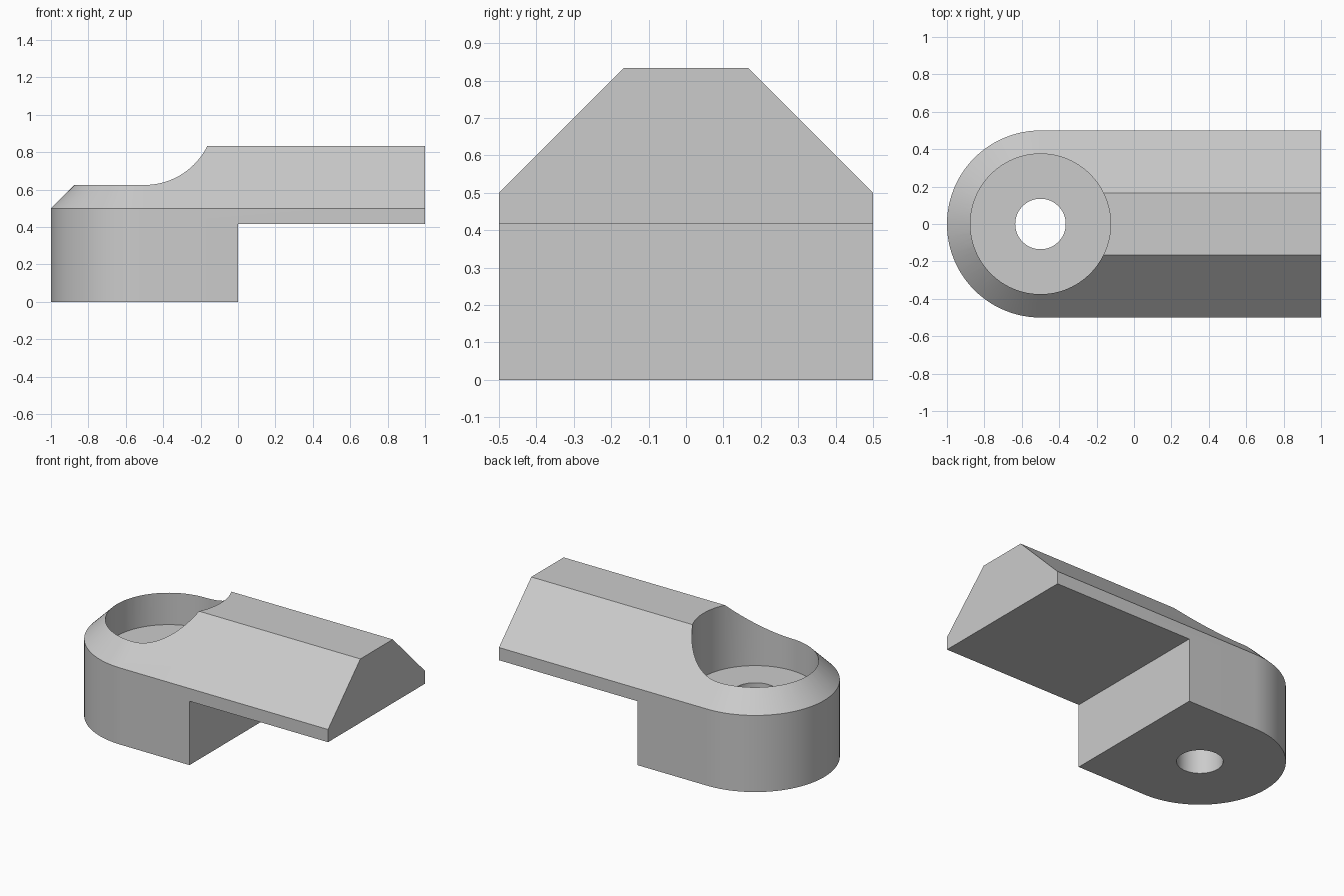
import bpy, bmesh, math

cube = bpy.data.objects.get("Cube")
if cube:
    bpy.data.objects.remove(cube, do_unlink=True)

PIVOT_X = -0.5      # axis of the rounded end and the bolt hole
STEP_Z = 0.417      # underside of the arm and floor of the counterbore
TOP_Z = 0.833

grey = bpy.data.materials.new("plain grey")
colour = (0.6, 0.6, 0.6, 1)
grey.use_nodes = True
grey.diffuse_color = colour
grey.node_tree.nodes["Principled BSDF"].inputs["Base Color"].default_value = colour


def outline(radius, segments=48):
    """Bar outline with a half-round end."""
    pts = []
    for i in range(segments + 1):
        a = math.pi / 2 + math.pi * i / segments
        pts.append((PIVOT_X + radius * math.cos(a), radius * math.sin(a)))
    return pts + [(1, -radius), (1, radius)]


def make_body():
    bm = bmesh.new()
    rings = []
    for radius, z in ((0.5, 0), (0.5, 0.5), (0.5 - (TOP_Z - 0.5), TOP_Z)):
        rings.append([bm.verts.new((x, y, z)) for x, y in outline(radius)])
    for low, high in zip(rings, rings[1:]):
        n = len(low)
        for i in range(n):
            j = (i + 1) % n
            bm.faces.new((low[i], low[j], high[j], high[i]))
    bm.faces.new(rings[0])
    bm.faces.new(rings[-1])
    bmesh.ops.recalc_face_normals(bm, faces=bm.faces)
    mesh = bpy.data.meshes.new("clamp_body")
    bm.to_mesh(mesh)
    bm.free()
    mesh.materials.append(grey)
    obj = bpy.data.objects.new("clamp_body", mesh)
    bpy.context.collection.objects.link(obj)
    return obj


def cylinder_cutter(name, radius, z0, z1):
    bpy.ops.mesh.primitive_cylinder_add(
        vertices=96, radius=radius, depth=z1 - z0,
        location=(PIVOT_X, 0, (z0 + z1) / 2))
    bpy.context.object.name = name
    return bpy.context.object


def subtract(target, cutter):
    cutter.hide_render = True
    mod = target.modifiers.new(cutter.name, 'BOOLEAN')
    mod.operation = 'DIFFERENCE'
    mod.solver = 'EXACT'
    mod.object = cutter
    bpy.context.view_layer.objects.active = target
    bpy.ops.object.modifier_apply(modifier=mod.name)
    bpy.data.objects.remove(cutter, do_unlink=True)


body = make_body()

# Undercut below the arm
bpy.ops.mesh.primitive_cube_add(size=2, location=(1, 0, STEP_Z - 1))
undercut = bpy.context.object
undercut.name = "arm_undercut"
undercut.location.x = 1.0
undercut.scale.x = 1.0
subtract(body, undercut)

# Counterbore and bolt hole
subtract(body, cylinder_cutter("counterbore", 0.375, STEP_Z, 1.2))
subtract(body, cylinder_cutter("bolt_hole", 0.135, -0.2, 0.7))

# Merge coplanar faces and shade the rounded surfaces smooth
bm = bmesh.new()
bm.from_mesh(body.data)
bmesh.ops.dissolve_limit(bm, angle_limit=math.radians(0.5),
                         verts=bm.verts, edges=bm.edges)
for face in bm.faces:
    face.material_index = 0
bm.to_mesh(body.data)
bm.free()

bpy.ops.object.select_all(action='DESELECT')
body.select_set(True)
bpy.context.view_layer.objects.active = body
bpy.ops.object.shade_smooth_by_angle(angle=math.radians(30))
